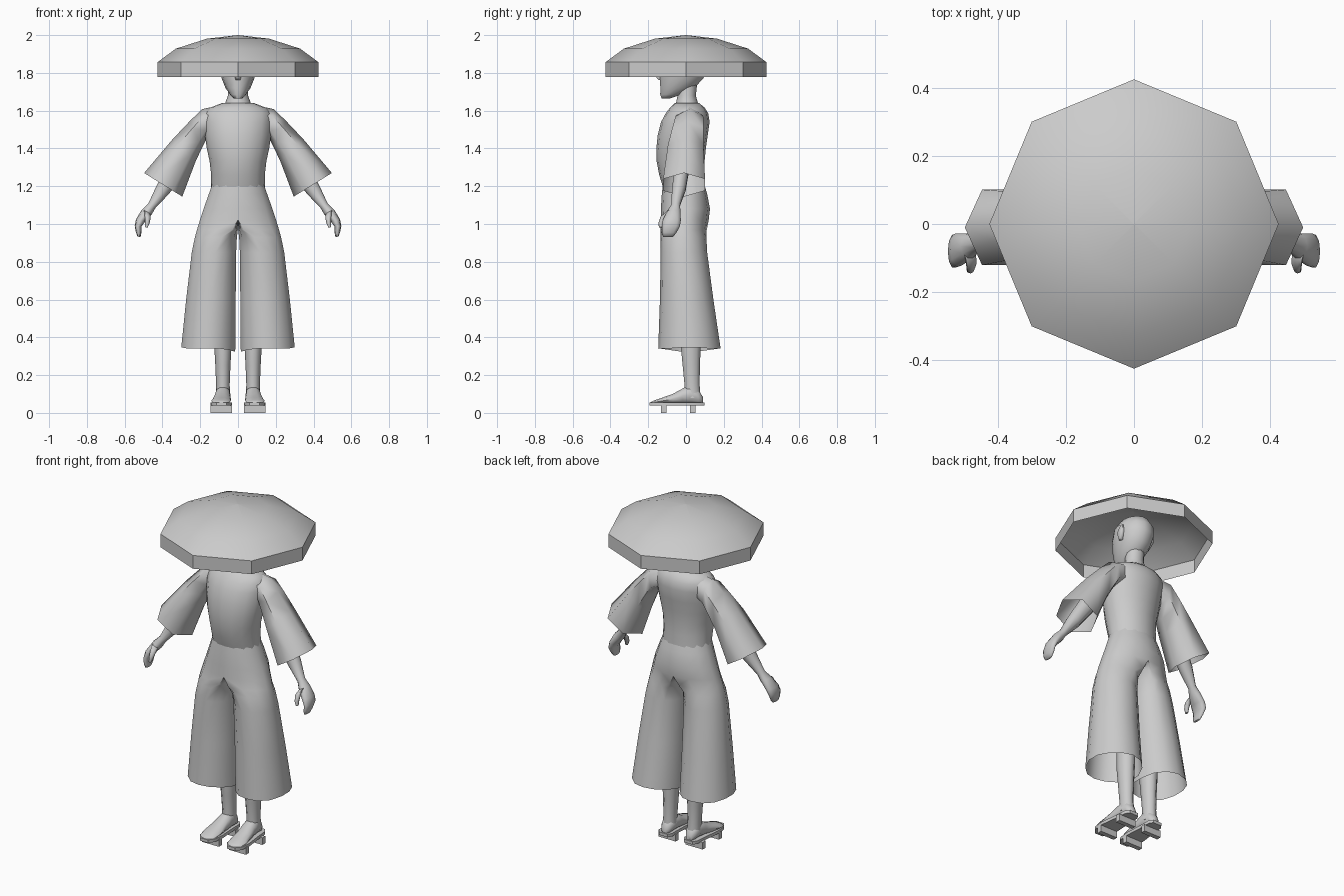
import bpy, bmesh, math
from mathutils import Vector

grey = bpy.data.materials.new("plain grey")
grey.diffuse_color = (0.6, 0.6, 0.6, 1)


def finish(name, bm, angle=65, mirror=False):
    """Turn a bmesh into a smooth object, optionally mirrored across x."""
    bmesh.ops.recalc_face_normals(bm, faces=bm.faces)
    me = bpy.data.meshes.new(name)
    bm.to_mesh(me)
    bm.free()
    me.materials.append(grey)
    ob = bpy.data.objects.new(name, me)
    bpy.context.collection.objects.link(ob)
    bpy.ops.object.select_all(action='DESELECT')
    ob.select_set(True)
    bpy.context.view_layer.objects.active = ob
    bpy.ops.object.shade_smooth_by_angle(angle=math.radians(angle))
    if mirror:
        m = ob.modifiers.new("mirror", 'MIRROR')
        m.use_clip = True
        m.merge_threshold = 0.0005
    return ob


def skin(rings, caps=(True, True)):
    """Bridge rings of points into a tube."""
    bm = bmesh.new()
    vs = [[bm.verts.new(p) for p in r] for r in rings]
    n = len(vs[0])
    for a, b in zip(vs, vs[1:]):
        for i in range(n):
            j = (i + 1) % n
            bm.faces.new((a[i], a[j], b[j], b[i]))
    if caps[0]:
        bm.faces.new(vs[0])
    if caps[1]:
        bm.faces.new(vs[-1])
    return bm


def ring(c, u, v, n):
    c, u, v = Vector(c), Vector(u), Vector(v)
    return [c + u * math.cos(2 * math.pi * i / n) + v * math.sin(2 * math.pi * i / n)
            for i in range(n)]


def upright(sections, n):
    """Level rings from (z, half width, front y, back y)."""
    return [ring((0, (f + b) / 2, z), (w, 0, 0), (0, (b - f) / 2, 0), n)
            for z, w, f, b in sections]


def limb(sections, n):
    """Rings from (outer x, outer z, inner x, inner z, y, y radius)."""
    return [ring(((a + c) / 2, y, (b + d) / 2), ((a - c) / 2, 0, (b - d) / 2), (0, r, 0), n)
            for a, b, c, d, y, r in sections]


# Wide eight-sided hat, hollow underneath
hat = [(1.778, .425), (1.857, .425), (1.928, .33), (1.981, .165), (2.0, .002)]
finish("hat", skin([ring((0, 0, z), (r, 0, 0), (0, r, 0), 8) for z, r in hat],
                   (False, True)), 33)

# Head, from chin to crown
finish("head", skin(upright([
    (1.665, .022, -.130, -.085), (1.685, .042, -.138, -.02), (1.72, .066, -.138, .045),
    (1.77, .086, -.142, .095), (1.83, .100, -.140, .120), (1.88, .098, -.125, .118),
    (1.925, .072, -.09, .09), (1.95, .025, -.03, .04)], 14)))

# Nose
finish("nose", skin([ring((0, -.125, 1.83), (.010, 0, 0), (0, .012, 0), 6),
                     ring((0, -.145, 1.785), (.017, 0, 0), (0, .022, 0), 6),
                     ring((0, -.137, 1.763), (.013, 0, 0), (0, .010, 0), 6)]))

# Ears
finish("ear", skin([ring((.092, .0, 1.79), (.010, 0, 0), (0, .012, 0), 6),
                    ring((.104, .01, 1.83), (.012, 0, 0), (0, .026, 0), 6),
                    ring((.106, .025, 1.865), (.006, 0, 0), (0, .012, 0), 6)]), mirror=True)

# Neck
finish("neck", skin(upright([
    (1.60, .085, -.07, .08), (1.645, .066, -.052, .062), (1.68, .053, -.045, .052),
    (1.75, .053, -.045, .06)], 12)))

# Jacket body
finish("jacket", skin(upright([
    (1.195, .142, -.122, .100), (1.26, .142, -.142, .098), (1.33, .150, -.155, .098),
    (1.40, .165, -.157, .105), (1.47, .175, -.150, .115), (1.54, .180, -.132, .125),
    (1.585, .178, -.108, .118), (1.615, .150, -.085, .100), (1.64, .085, -.06, .07)], 16)))

# Flared sleeves, open at the cuff
finish("sleeve", skin(limb([
    (.09, 1.63, .10, 1.48, .02, .06), (.19, 1.608, .165, 1.455, .018, .085),
    (.255, 1.545, .192, 1.40, .010, .095), (.345, 1.45, .225, 1.33, -.002, .108),
    (.497, 1.27, .295, 1.145, -.010, .128)], 6), (True, False)), mirror=True)

# Forearms and hands
finish("arm_and_hand", skin(limb([
    (.36, 1.33, .28, 1.27, -.02, .04), (.43, 1.205, .365, 1.16, -.038, .038),
    (.474, 1.11, .437, 1.085, -.055, .024), (.510, 1.075, .457, 1.05, -.065, .038),
    (.540, 1.025, .490, 1.015, -.075, .050), (.547, .990, .512, .985, -.080, .050),
    (.540, .955, .512, .950, -.090, .040), (.532, .933, .516, .931, -.095, .027)], 10)),
    mirror=True)

# Thumbs
finish("thumb", skin(limb([
    (.500, 1.075, .465, 1.055, -.085, .020), (.494, 1.045, .462, 1.035, -.115, .019),
    (.492, 1.01, .468, 1.005, -.130, .015), (.492, .983, .478, .982, -.135, .009)], 8)),
    mirror=True)


# Wide trousers: one half, joined at the middle above the crotch
def trouser_ring(z, xin, xc, xout, front, back):
    pts, cy, ry = [], (front + back) / 2, (back - front) / 2
    for i in range(14):
        t = -math.pi / 2 + 2 * math.pi * i / 14
        side = xout - xc if math.cos(t) > 0 else xc - xin
        pts.append((max(xc + side * math.cos(t), 0), cy + ry * math.sin(t), z))
    return pts


trousers = skin([trouser_ring(*s) for s in [
    (1.215, 0, 0, .138, -.122, .095), (1.16, 0, 0, .158, -.128, .112),
    (1.08, 0, 0, .187, -.133, .127), (1.02, 0, 0, .207, -.134, .120),
    (.97, 0, .03, .222, -.134, .110), (.93, .004, .085, .232, -.134, .108),
    (.85, .007, .118, .248, -.134, .112), (.60, .009, .142, .278, -.138, .145),
    (.335, .011, .157, .304, -.147, .183)]], (True, False))
middle = [f for f in trousers.faces if all(abs(v.co.x) < 1e-5 for v in f.verts)]
bmesh.ops.delete(trousers, geom=middle, context='FACES')
for v in trousers.verts:      # hem dips towards the middle
    if v.co.z < .34:
        v.co.z = .318 + .03 * max(abs(v.co.x - .155) / .15 * (v.co.x > .155),
                                  abs(v.co.y - .018) / .165 * .8)
finish("trousers", trousers, mirror=True)

# Lower legs
finish("lower_leg", skin([ring((.08, y, z), (rx, 0, 0), (0, ry, 0), 10) for y, z, rx, ry in [
    (.028, .60, .050, .058), (.025, .36, .046, .056), (.028, .25, .040, .048),
    (.032, .15, .036, .042), (.034, .08, .038, .046)]]), mirror=True)

# Feet, from heel to toe: (y, centre x, half width, top z)
finish("foot", skin([ring((x, y, (t + .045) / 2), (w, 0, 0), (0, 0, (t - .045) / 2), 10)
                     for y, x, w, t in [
    (.090, .080, .018, .085), (.065, .080, .036, .125), (.020, .080, .040, .150),
    (-.020, .082, .043, .130), (-.070, .086, .048, .102), (-.125, .090, .052, .082),
    (-.165, .090, .044, .068), (-.188, .088, .022, .056)]]), mirror=True)

# Sandal sole, a thin rounded plate
sole = []
for y, x, w in [(.098, .082, .028), (.075, .083, .043), (0, .086, .047), (-.10, .089, .056),
                (-.16, .089, .050), (-.193, .088, .026)]:
    sole.append([(x - w, y, .038), (x + w, y, .038), (x + w, y, .056), (x - w, y, .056)])
finish("sandal_sole", skin(sole), 40, True)

# Two cross blocks under each sandal
for name, y in (("front_block", -.118), ("rear_block", .036)):
    bm = bmesh.new()
    bmesh.ops.create_cube(bm, size=1)
    for v in bm.verts:
        v.co = (.089 + v.co.x * .112, y + v.co.y * .028, .021 + v.co.z * .042)
    finish(name, bm, 30, True)
